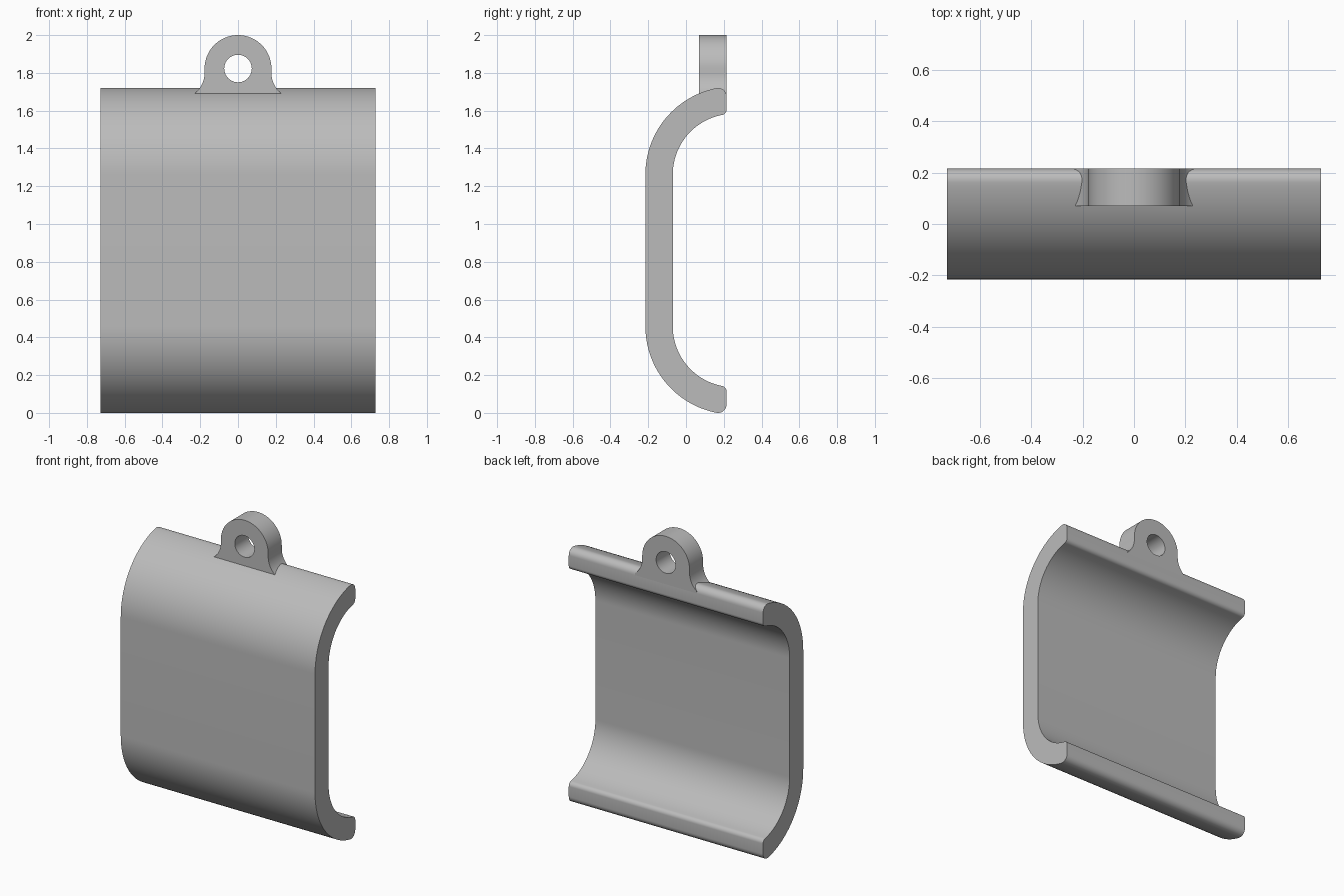
import bpy, bmesh
from math import sin, cos, pi, sqrt, atan2, asin
from mathutils import Matrix, Vector

cube = bpy.data.objects.get("Cube")
if cube:
    bpy.data.objects.remove(cube, do_unlink=True)

grey = bpy.data.materials.new("plain grey")
grey.use_nodes = True
COLOUR = (0.5, 0.5, 0.5, 1)
grey.diffuse_color = COLOUR
grey.node_tree.nodes["Principled BSDF"].inputs["Base Color"].default_value = COLOUR


def arc(cx, cy, r, start, end, steps):
    """Points on a circular arc between two angles."""
    angles = [start + (end - start) * i / steps for i in range(steps + 1)]
    return [(cx + r * cos(a), cy + r * sin(a)) for a in angles]


def extrude_outline(name, loops, half_depth, matrix):
    """Solid made from closed outlines (inner loops become holes)."""
    curve = bpy.data.curves.new(name + "_outline", "CURVE")
    curve.dimensions = "2D"
    curve.fill_mode = "BOTH"
    curve.extrude = half_depth
    for loop in loops:
        spline = curve.splines.new("POLY")
        spline.points.add(len(loop) - 1)
        for point, (u, v) in zip(spline.points, loop):
            point.co = (u, v, 0, 1)
        spline.use_cyclic_u = True
    source = bpy.data.objects.new(name + "_outline", curve)
    bpy.context.collection.objects.link(source)
    bpy.context.view_layer.update()
    graph = bpy.context.evaluated_depsgraph_get()
    mesh = bpy.data.meshes.new_from_object(source.evaluated_get(graph))
    bpy.data.objects.remove(source, do_unlink=True)
    bpy.data.curves.remove(curve)

    bm = bmesh.new()
    bm.from_mesh(mesh)
    bmesh.ops.remove_doubles(bm, verts=bm.verts, dist=1e-5)
    bm.transform(matrix)
    bmesh.ops.recalc_face_normals(bm, faces=bm.faces)
    bm.to_mesh(mesh)
    bm.free()
    mesh.name = name
    mesh.materials.clear()
    mesh.materials.append(grey)
    obj = bpy.data.objects.new(name, mesh)
    bpy.context.collection.objects.link(obj)
    bpy.ops.object.select_all(action="DESELECT")
    obj.select_set(True)
    bpy.context.view_layer.objects.active = obj
    bpy.ops.object.shade_smooth_by_angle(angle=pi / 6)
    return obj


# Curved plate: side profile (y, z), upper half mirrored about mid height
BACK, MID = 0.215, 0.86
OUTER, INNER = 0.466, 0.321
CY, CZ = -0.215 + OUTER, 1.262


def lip_fillet(radius, bend, side):
    """Centre of the rounded lip corner and its contact angle on the bend."""
    dy = BACK - radius - CY
    reach = bend - side * radius
    dz = sqrt(reach ** 2 - dy ** 2)
    return BACK - radius, CZ + dz, atan2(dz, dy)


oy, oz, oa = lip_fillet(0.045, OUTER, 1)
iy, iz, ia = lip_fillet(0.03, INNER, -1)
upper = arc(CY, CZ, OUTER, pi, oa, 28)
upper += arc(oy, oz, 0.045, oa, 0, 8)
upper += arc(iy, iz, 0.03, 0, ia - pi, 8)
upper += arc(CY, CZ, INNER, ia, pi, 28)
lower = [(y, 2 * MID - z) for y, z in reversed(upper)]
to_side = Matrix(((0, 0, 1, 0), (1, 0, 0, 0), (0, 1, 0, 0), (0, 0, 0, 1)))
extrude_outline("curved_plate", [upper + lower], 0.727, to_side)

# Hanging lug: round eye with flared foot, flush with the back of the plate
EYE_Z, EYE_R, FLARE = 1.823, 0.177, 0.14
FLARE_Z, FOOT_Z = 1.80, 1.69
sweep = asin((FLARE_Z - FOOT_Z) / FLARE)
flare = arc(EYE_R + FLARE, FLARE_Z, FLARE, pi + sweep, pi, 12)
right = [(flare[0][0], oz)] + flare
left = [(-x, z) for x, z in reversed(right)]
outline = right + arc(0, EYE_Z, EYE_R, 0, pi, 40) + left
hole = arc(0, EYE_Z, 0.073, 0, 2 * pi, 40)[:-1]
half = 0.0725
to_front = Matrix.Translation(Vector((0, BACK - half, 0))) @ Matrix.Rotation(pi / 2, 4, "X")
extrude_outline("hanging_lug", [outline, hole], half, to_front)
